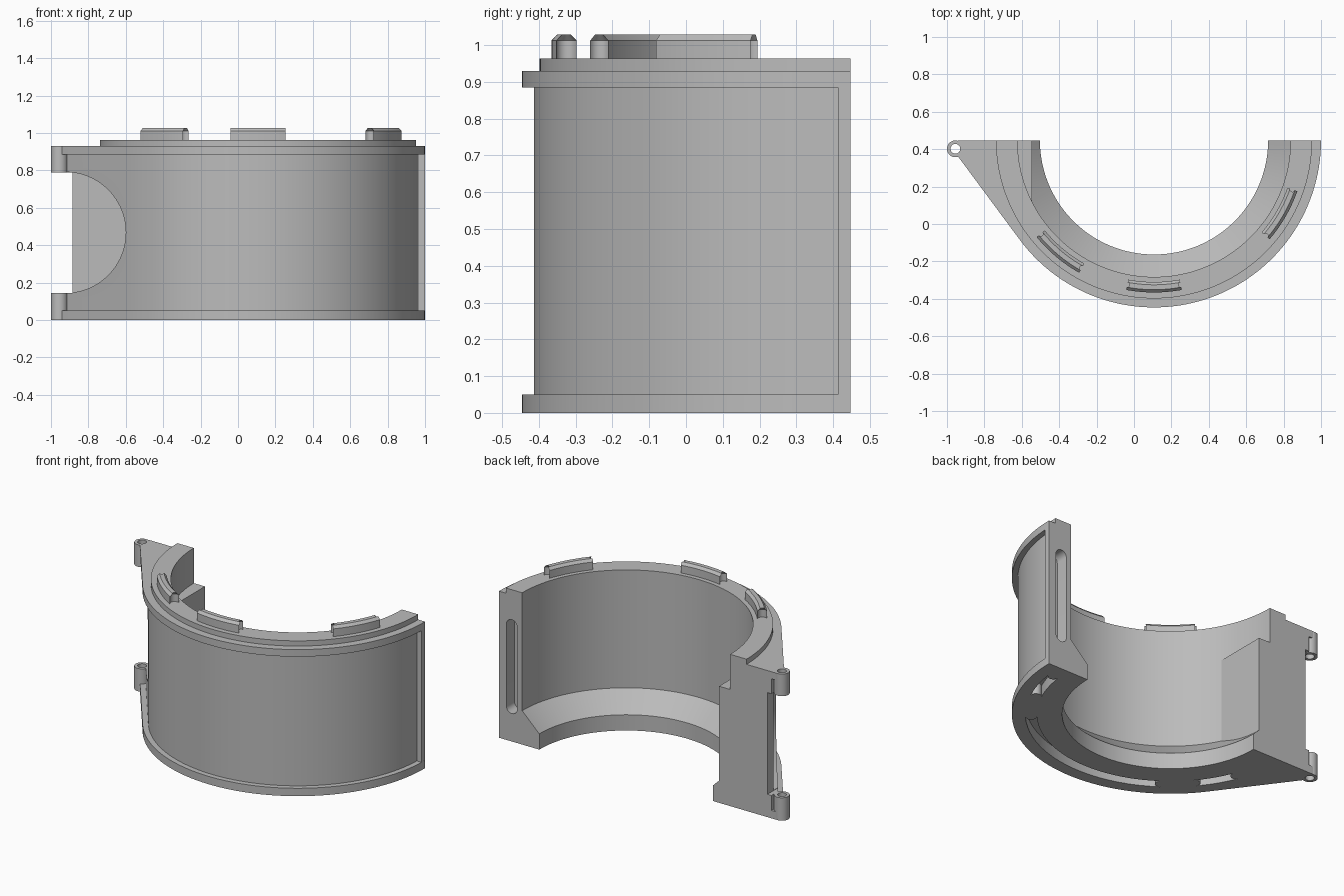
import bpy, bmesh, math
from mathutils import Matrix, Vector

cube = bpy.data.objects.get("Cube")
if cube:
    bpy.data.objects.remove(cube)

CX, CY = 0.107, 0.447          # axis of the half ring; the rear plane is y = CY
R_OUT, R_CORE, R_LIP, R_IN, R_LEDGE, R_TAB = 0.893, 0.86, 0.845, 0.73, 0.61, 0.785
HINGE = (-0.955, 0.402)
Z_TOP, Z_LIP = 0.93, 0.963
BACK = CY + 0.06

grey = bpy.data.materials.new("plain grey")
grey.use_nodes = True
grey.diffuse_color = (0.5, 0.5, 0.5, 1)
grey.node_tree.nodes["Principled BSDF"].inputs["Base Color"].default_value = (0.5, 0.5, 0.5, 1)


def arc(r, a0, a1, n=64, c=(CX, CY)):
    """Points on an arc, angles in degrees."""
    angles = [math.radians(a0 + (a1 - a0) * i / n) for i in range(n + 1)]
    return [(c[0] + r * math.cos(a), c[1] + r * math.sin(a)) for a in angles]


def loft(name, rings):
    """Closed solid through (outline, height) rings of equal point count."""
    bm = bmesh.new()
    loops = [[bm.verts.new((x, y, z)) for x, y in pts] for pts, z in rings]
    for a, b in zip(loops, loops[1:]):
        for i in range(len(a)):
            j = (i + 1) % len(a)
            bm.faces.new((a[i], a[j], b[j], b[i]))
    bm.faces.new(loops[0])
    bm.faces.new(loops[-1])
    bmesh.ops.recalc_face_normals(bm, faces=bm.faces)
    mesh = bpy.data.meshes.new(name)
    bm.to_mesh(mesh)
    bm.free()
    mesh.materials.append(grey)
    obj = bpy.data.objects.new(name, mesh)
    bpy.context.collection.objects.link(obj)
    return obj


def prism(name, pts, z0, z1):
    return loft(name, [(pts, z0), (pts, z1)])


def box(name, x0, x1, y0, y1, z0, z1):
    return prism(name, [(x0, y0), (x1, y0), (x1, y1), (x0, y1)], z0, z1)


def circle(r, c, n=64):
    return arc(r, 0, 360, n, c)[:-1]


def along_y(obj, y_end):
    """Stand an x/z outline up so that its height runs along -y from y_end."""
    obj.data.transform(Matrix.Translation(Vector((0, y_end, 0))) @ Matrix.Rotation(math.pi / 2, 4, "X"))
    return obj


def wedge_outline(r, corner):
    """Half disc whose left side runs tangentially out to the hinge corner."""
    dx, dy = corner[0] - CX, corner[1] - CY
    touch = math.degrees(math.atan2(dy, dx) + math.acos(r / math.hypot(dx, dy)))
    pts = arc(r, 0, touch, 80)
    return [(CX + r, BACK)] + pts + [corner, (corner[0], BACK)]


def band(a0, a1, w):
    """Curved slot outline with round ends, half width w."""
    pts = arc(R_TAB + w, a0, a1, 20)
    for a, start, sign in ((a1, a1, -1), (a0, a0 + 180, -1)):
        c = arc(R_TAB, a, a, 1)[0]
        pts += arc(w, start, start + 180 * sign, 10, c)[1:-1]
        if a == a1:
            pts += arc(R_TAB - w, a1, a0, 20)
    return pts


def combine(target, operation, tool):
    tool.hide_render = True
    mod = target.modifiers.new(operation, "BOOLEAN")
    mod.operation, mod.solver, mod.object = operation, "EXACT", tool
    bpy.context.view_layer.objects.active = target
    bpy.ops.object.modifier_apply(modifier=mod.name)
    bpy.data.objects.remove(tool)


# Recessed wall, flanges, top lip and right end frame
body = prism("half_ring_body", wedge_outline(R_CORE, (-0.913, 0.38)), 0.02, 0.91)
flange = wedge_outline(R_OUT, (-0.94, 0.36))
combine(body, "UNION", prism("bottom_flange", flange, 0, 0.05))
combine(body, "UNION", prism("top_flange", flange, 0.885, Z_TOP))
lip = [(CX + R_LIP, BACK)] + arc(R_LIP, 0, -180, 80) + [(CX - R_LIP, BACK)]
combine(body, "UNION", prism("top_lip", lip, 0.9, Z_LIP))
combine(body, "UNION", box("end_frame", 0.8, 0.9995, 0.413, BACK, 0.03, 0.9))

# Hollow interior with a sloped ledge at the bottom
profile = [(R_LEDGE, -0.1), (R_LEDGE, 0.1), (R_IN, 0.215), (R_IN, 1.1)]
combine(body, "DIFFERENCE", loft("interior", [(circle(r, (CX, CY), 160), z) for r, z in profile]))

# Flat block behind the round cutout
combine(body, "UNION", box("inner_block", -0.63, -0.545, 0.05, BACK, 0.04, 0.74))
combine(body, "DIFFERENCE", box("rear_trim", -1.5, 1.5, CY, 1.5, -0.5, 1.5))

# Round cutout in front of the rear plate, and the gap between the hinges
combine(body, "DIFFERENCE", along_y(prism("round_cut", circle(0.323, (-0.923, 0.468), 96), 0, 1), 0.385))
combine(body, "DIFFERENCE", box("hinge_gap", -1.2, -0.885, 0.2, 0.6, 0.145, 0.79))

# Hinge barrels with pin holes
for z0, z1 in ((0, 0.145), (0.79, Z_TOP)):
    combine(body, "UNION", prism("hinge_barrel", circle(0.045, HINGE, 32), z0, z1))
combine(body, "DIFFERENCE", prism("pin_hole", circle(0.026, HINGE, 32), -0.1, 1.1))

# Long slot in the right end face
slot = arc(0.038, 0, 180, 12, (0.91, 0.735)) + arc(0.038, 180, 360, 12, (0.91, 0.215))
combine(body, "DIFFERENCE", along_y(prism("end_slot", slot, 0, 0.2), CY + 0.12))

# Curved slots in the underside
for a0, a1 in ((-7, -25), (-42, -126), (-140, -158)):
    combine(body, "DIFFERENCE", prism("bottom_slot", band(a1, a0, 0.032), -0.1, 0.07))

# Raised tabs on the top rim
tabs = []
for mid in (-30, -90, -130):
    a0, a1 = mid - 10.5, mid + 10.5
    tabs.append(loft("top_tab", [(band(a0, a1, w), z) for w, z in
                                 ((0.028, 0.95), (0.028, 1.012), (0.013, 1.028))]))

for obj in [body] + tabs:
    bpy.ops.object.select_all(action="DESELECT")
    obj.select_set(True)
    bpy.context.view_layer.objects.active = obj
    bpy.ops.object.shade_smooth_by_angle(angle=math.radians(25))
